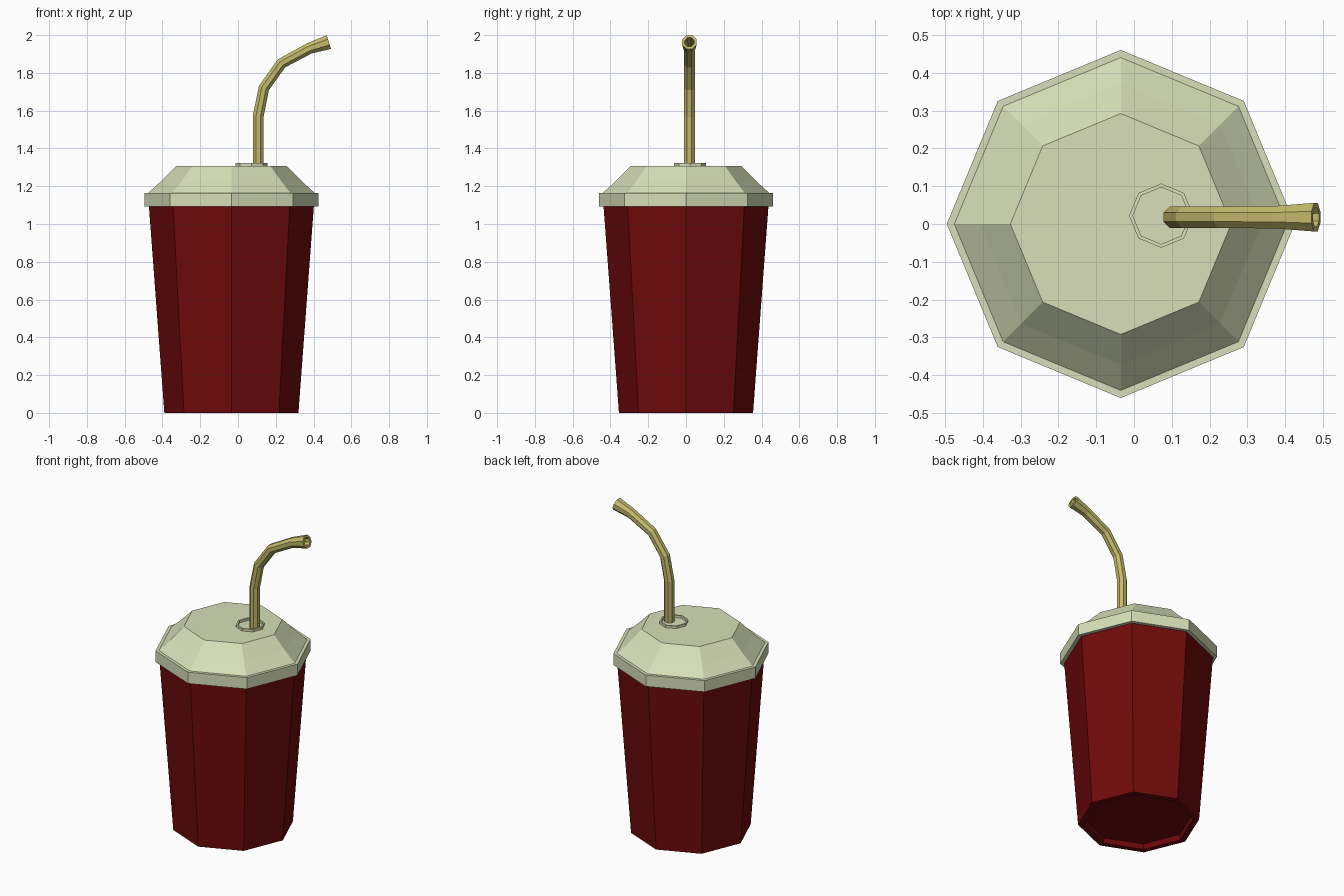
import bpy, bmesh
from math import cos, sin, pi
from mathutils import Vector

SIDES = 8
cube = bpy.data.objects.get("Cube")
if cube:
    bpy.data.objects.remove(cube)


def material(name, rgb):
    mat = bpy.data.materials.new(name)
    mat.use_nodes = True
    mat.diffuse_color = (*rgb, 1)
    mat.node_tree.nodes["Principled BSDF"].inputs["Base Color"].default_value = (*rgb, 1)
    return mat


def loft(name, rings, mat, cap=True, closed=False, seam=None):
    """Bridge vertex rings with flat quads. Level faces and those past the seam face inward."""
    bm = bmesh.new()
    loops = [[bm.verts.new(p) for p in ring] for ring in rings]
    pairs = list(zip(loops, loops[1:]))
    if closed:
        pairs.append((loops[-1], loops[0]))
    for a, b in pairs:
        for i in range(SIDES):
            j = (i + 1) % SIDES
            bm.faces.new((a[i], a[j], b[j], b[i]))
    if cap:
        bm.faces.new(loops[0][::-1])
        bm.faces.new(loops[-1])
    bmesh.ops.recalc_face_normals(bm, faces=bm.faces)
    if seam is not None:
        bm.normal_update()
        inward = [f for f in bm.faces
                  if abs(f.normal.z) > 0.99 or f.calc_center_median().x > seam]
        bmesh.ops.reverse_faces(bm, faces=inward)
    mesh = bpy.data.meshes.new(name)
    bm.to_mesh(mesh)
    bm.free()
    mesh.materials.append(mat)
    obj = bpy.data.objects.new(name, mesh)
    bpy.context.collection.objects.link(obj)
    return obj


def turned(name, profile, centre, mat, **options):
    """Eight-sided turned shape from (radius, height) points."""
    rings = [[(centre[0] + r * cos(2 * pi * i / SIDES),
               centre[1] + r * sin(2 * pi * i / SIDES), z) for i in range(SIDES)]
             for r, z in profile]
    return loft(name, rings, mat, seam=centre[0], **options)


red = material("dark red", (0.16, 0.003, 0.003))
cream = material("pale cream", (0.68, 0.74, 0.48))
yellow = material("straw yellow", (0.55, 0.49, 0.15))

# Tapered cup with a recessed base
cup_centre = (-0.035, 0)
turned("cup", [(0.31, 0.03), (0.32, 0), (0.355, 0), (0.437, 1.1)], cup_centre, red)

# Lid with a rim, a ledge and a sloping dome
turned("lid", [(0.43, 1.092), (0.46, 1.092), (0.46, 1.165), (0.44, 1.165),
               (0.372, 1.227), (0.292, 1.308)], cup_centre, cream)

# Raised collar around the straw hole
turned("straw_collar", [(0.085, 1.3), (0.085, 1.323), (0.075, 1.323), (0.075, 1.3)],
       (0.072, 0.022), cream, cap=False, closed=True)

# Hollow bent straw, flared at the mouth: x, z, radius
path = [(0.107, 1.3, 0.031), (0.107, 1.57, 0.031), (0.137, 1.72, 0.031),
        (0.23, 1.85, 0.031), (0.378, 1.93, 0.032), (0.481, 1.963, 0.041)]
points = [Vector((x, 0.018, z)) for x, z, r in path]


def straw_ring(k, scale):
    before, after = points[max(k - 1, 0)], points[min(k + 1, len(points) - 1)]
    incoming = (points[k] - before).normalized()
    outgoing = (after - points[k]).normalized()
    along = (incoming + outgoing).normalized()
    side = Vector((0, 1, 0))
    up = along.cross(side)
    radius = path[k][2] * scale
    angles = [2 * pi * (i + 0.5) / SIDES for i in range(SIDES)]
    return [points[k] + radius * (cos(a) * side + sin(a) * up) for a in angles]


order = range(len(path))
outer = [straw_ring(k, 1) for k in order]
inner = [straw_ring(k, 0.65) for k in reversed(order)]
loft("straw", outer + inner, yellow, cap=False, closed=True)
